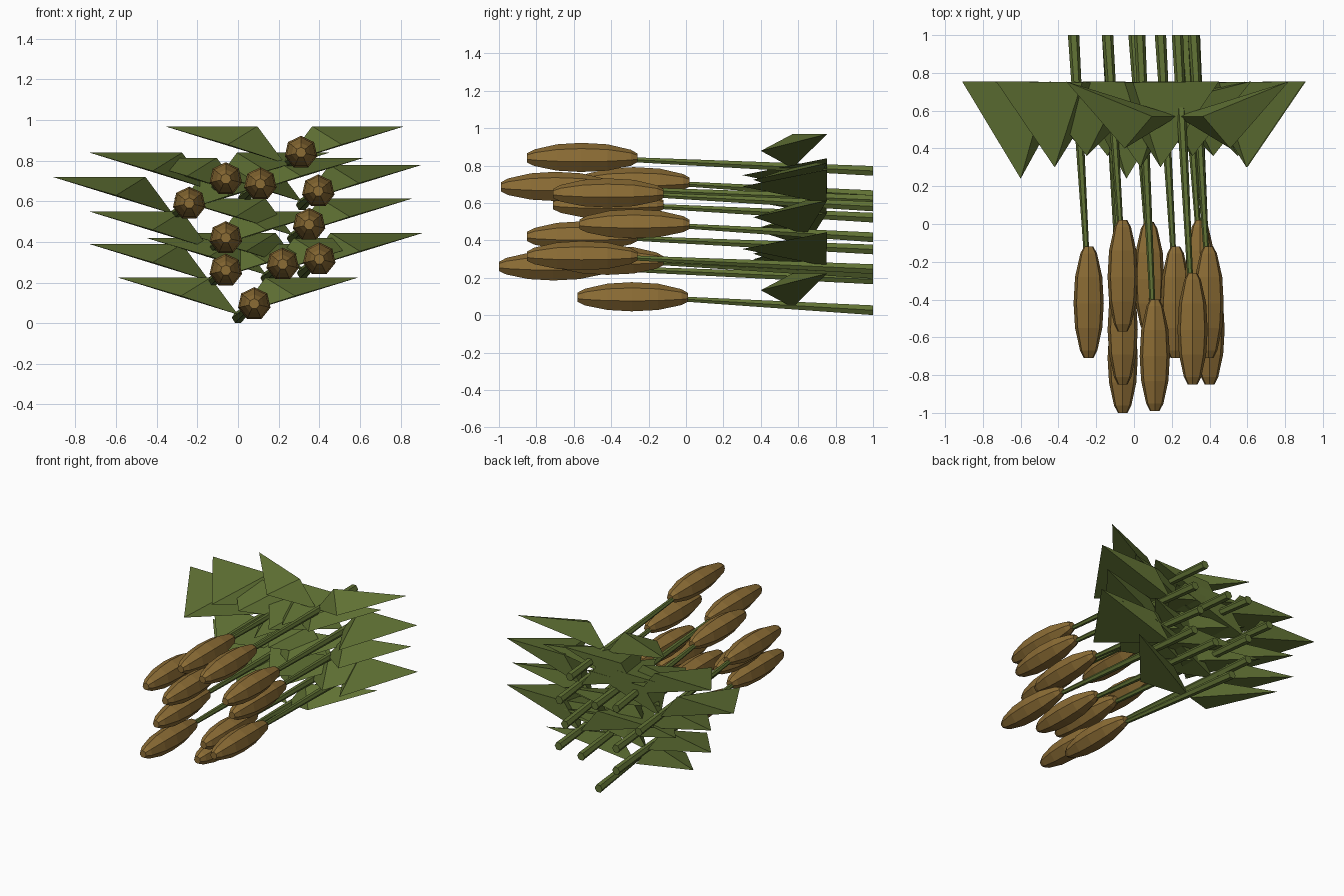
import bpy, bmesh, math
from mathutils import Vector

if "Cube" in bpy.data.objects:
    bpy.data.objects.remove(bpy.data.objects["Cube"])


def material(name, color):
    m = bpy.data.materials.new(name)
    m.diffuse_color = (*color, 1)
    m.use_nodes = True
    m.node_tree.nodes["Principled BSDF"].inputs["Base Color"].default_value = m.diffuse_color
    return m


GREEN = material("reed_green", (0.12, 0.17, 0.035))
BROWN = material("seed_brown", (0.26, 0.15, 0.035))


def make_object(name, bm, mat):
    bmesh.ops.recalc_face_normals(bm, faces=bm.faces)
    me = bpy.data.meshes.new(name)
    bm.to_mesh(me)
    bm.free()
    me.materials.append(mat)
    ob = bpy.data.objects.new(name, me)
    bpy.context.collection.objects.link(ob)


def tube(name, rings, sides, mat, turn=0.0):
    """Rings of (x, y, z, radius) joined along y, with capped ends."""
    bm = bmesh.new()
    loops = []
    for x, y, z, r in rings:
        loop = []
        for i in range(sides):
            a = turn + math.tau * i / sides
            loop.append(bm.verts.new((x + r * math.cos(a), y, z + r * math.sin(a))))
        loops.append(loop)
    for a, b in zip(loops, loops[1:]):
        for i in range(sides):
            j = (i + 1) % sides
            bm.faces.new((a[i], a[j], b[j], b[i]))
    bm.faces.new(loops[0])
    bm.faces.new(loops[-1])
    make_object(name, bm, mat)


def leaf(name, x, z, side, low_y):
    """Thin pointed blade spreading sideways from the stem."""
    root_y = min(0.75, 0.57 + (0.40 - low_y) * 1.8)
    pts = [(0, root_y, 0.015), (0.28, low_y, 0.107),
           (0.59, 0.755, 0.197), (0.135, root_y, 0.197)]
    bm = bmesh.new()
    v = [bm.verts.new((x + side * px, py, z + pz)) for px, py, pz in pts]
    for f in ((0, 1, 2), (0, 2, 3), (0, 1, 3), (1, 2, 3)):
        bm.faces.new([v[i] for i in f])
    make_object(name, bm, mat=GREEN)


# Seed head profile: (distance from stem end, radius)
HEAD = [(0, 0.025), (0.035, 0.045), (0.16, 0.074), (0.30, 0.082),
        (0.43, 0.074), (0.55, 0.047), (0.59, 0.026)]

# Each reed: head x, head z, head back y, lowest leaf y
REEDS = [
    (0.31, 0.84, -0.26, 0.40), (-0.06, 0.71, 0.02, 0.30),
    (0.11, 0.685, -0.40, 0.36), (0.395, 0.65, -0.12, 0.30),
    (-0.24, 0.59, -0.12, 0.24), (0.35, 0.485, 0.02, 0.36),
    (-0.06, 0.42, -0.26, 0.36), (-0.06, 0.26, -0.41, 0.36),
    (0.22, 0.29, -0.12, 0.36), (0.40, 0.315, -0.26, 0.30),
    (0.08, 0.095, 0.01, 0.40),
]

for n, (hx, hz, hy, low) in enumerate(REEDS, 1):
    sx, sz = hx - 0.08, hz - 0.068
    # Seed head
    tube(f"seed_head_{n}", [(hx, hy - d, hz, r) for d, r in HEAD], 7, BROWN, math.pi / 2)
    # Tapered stem
    tube(f"stem_{n}", [(hx - 0.012, hy - 0.03, hz - 0.008, 0.015), (sx, 1.0, sz, 0.03)], 6, GREEN)
    # Pair of leaves
    for side, label in ((-1, "left"), (1, "right")):
        leaf(f"leaf_{label}_{n}", sx, sz, side, low)
